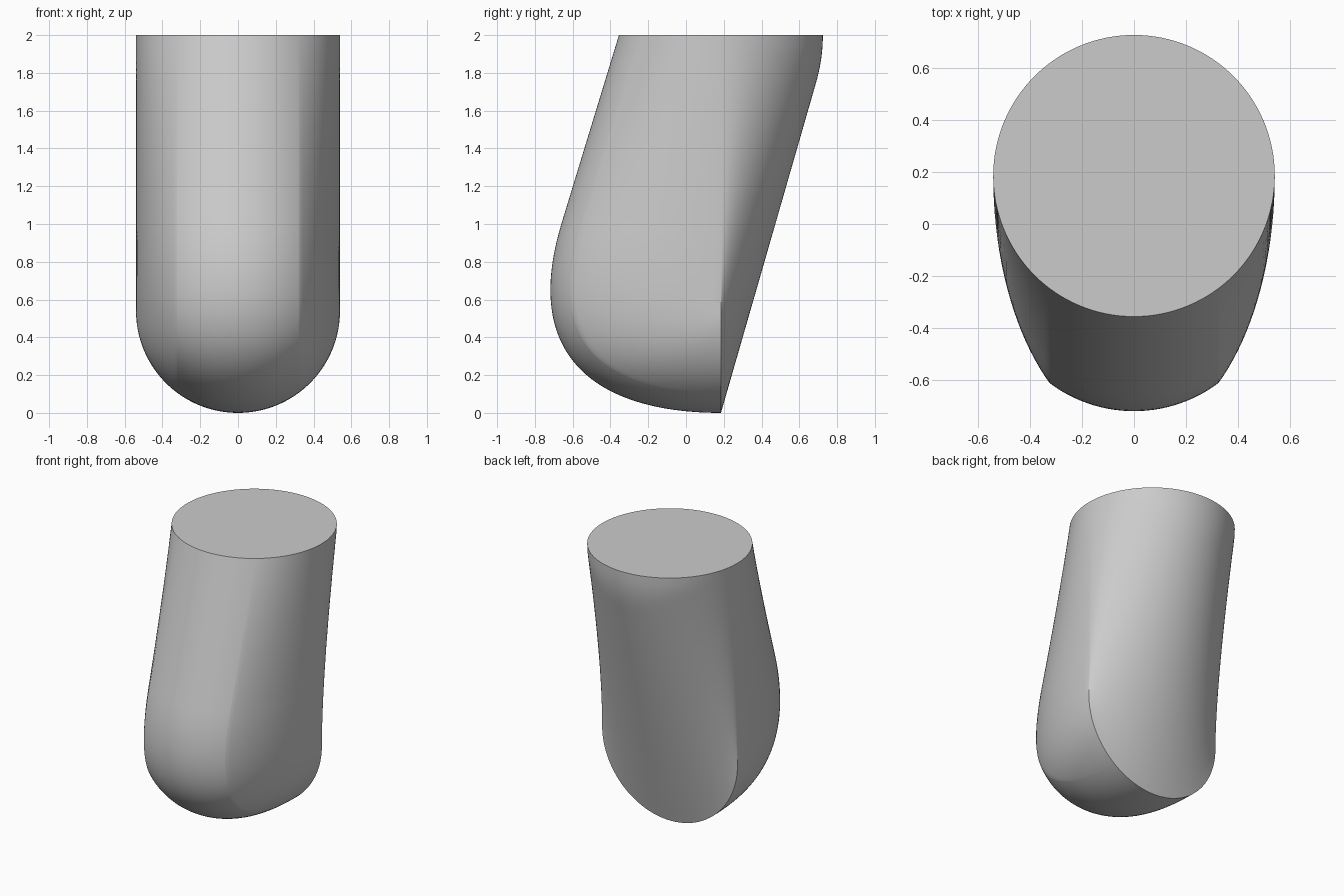
import bpy, bmesh, math
from mathutils import Vector
from mathutils.geometry import interpolate_bezier

cube = bpy.data.objects.get("Cube")
if cube:
    bpy.data.objects.remove(cube, do_unlink=True)

R, AXIS, TOP = 0.54, 0.185, 2.0   # radius, y of the rim centre, height
RIB = 0.8                         # sine of the angle where the front face ends

# Front centre profile in (y, z): leaning straight part, then rounded toe
knee = Vector((-0.66, 1.0, 0))
start = Vector((AXIS - R, TOP, 0))
line = [start.lerp(knee, i / 24) for i in range(24)]
toe = interpolate_bezier(knee, Vector((-0.89, 0.24, 0)),
                         Vector((-0.40, 0, 0)), Vector((AXIS, 0, 0)), 49)
profile = line + toe


def side_height(z):
    """Height on the side seam that matches a profile height."""
    return z if z > 1 else R + (1 - R) * z


def inward(i):
    """Direction that points into the body, level at the rim, up at the toe."""
    a, b = profile[max(i - 1, 0)], profile[min(i + 1, len(profile) - 1)]
    angle = max(0, math.atan2(b.x - a.x, a.y - b.y))
    if i == len(profile) - 1:
        angle = math.pi / 2
    return Vector((math.cos(angle), math.sin(angle), 0))


def front_point(i, s):
    p = profile[i] + inward(i) * R * (1 - max(s, RIB))
    side = Vector((AXIS, side_height(profile[i].y), 0))
    return side.lerp(p, min(s / RIB, 1))


def back_point(i, s):
    u = (side_height(profile[i].y) - R) / (TOP - R)
    bend = 1 - 0.125 * s * s
    k = 2 / (1 + bend)
    f = k * u
    if u > bend:
        f = 1 - k * (1 - u) ** 2 / (2 * (1 - bend))
    low = R * (1 - s)
    return Vector((AXIS + R * s * f, low + (TOP - low) * u, 0))


# Body skin: a front and a back sheet joined along both sides and the toe arc
STEPS = 64
rib_angle = math.asin(RIB)
angles = sorted([math.pi * j / STEPS for j in range(STEPS + 1)]
                + [rib_angle, math.pi - rib_angle])
bm = bmesh.new()
rims = []
for point in (front_point, back_point):
    grid = []
    for i in range(len(profile)):
        row = []
        for a in angles:
            p = point(i, max(0, math.sin(a)))
            row.append(bm.verts.new((R * math.cos(a), p.x, p.y)))
        grid.append(row)
    rims.append(grid[0])
    for r0, r1 in zip(grid, grid[1:]):
        for j in range(len(angles) - 1):
            bm.faces.new((r0[j], r0[j + 1], r1[j + 1], r1[j]))

# Flat top
bm.faces.new(rims[0] + rims[1][-2:0:-1])
bmesh.ops.remove_doubles(bm, verts=bm.verts, dist=0.0002)
bmesh.ops.recalc_face_normals(bm, faces=bm.faces)

mesh = bpy.data.meshes.new("body")
bm.to_mesh(mesh)
bm.free()
body = bpy.data.objects.new("body", mesh)
bpy.context.collection.objects.link(body)

grey = bpy.data.materials.new("plain grey")
grey.use_nodes = True
colour = (0.6, 0.6, 0.6, 1)
grey.diffuse_color = colour
grey.node_tree.nodes["Principled BSDF"].inputs["Base Color"].default_value = colour
mesh.materials.append(grey)

bpy.context.view_layer.objects.active = body
body.select_set(True)
bpy.ops.object.shade_smooth_by_angle(angle=math.radians(30))
